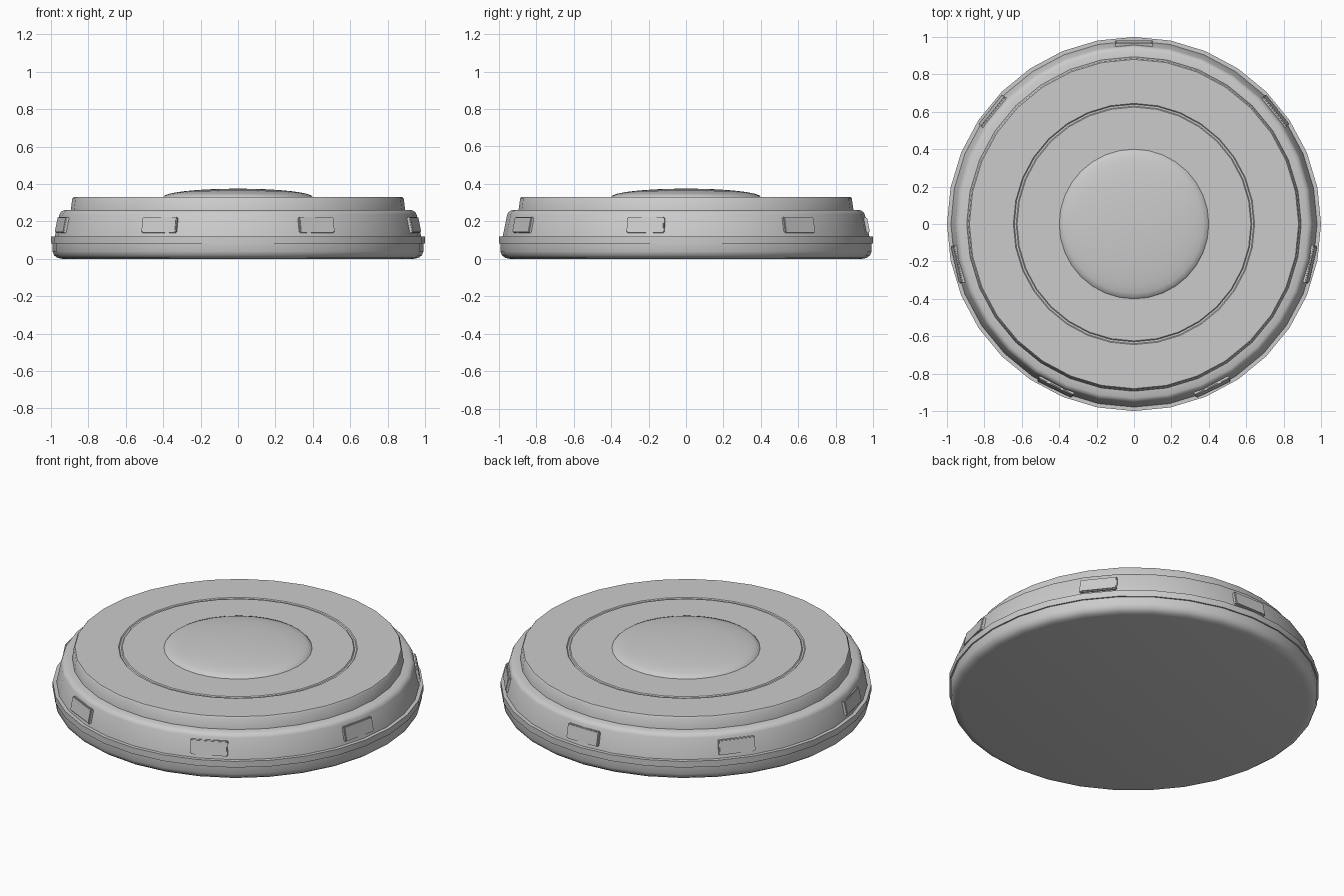
import bpy, bmesh, math
from mathutils import Matrix

if "Cube" in bpy.data.objects:
    bpy.data.objects.remove(bpy.data.objects["Cube"])

def shade(ob, angle=35):
    bpy.ops.object.select_all(action='DESELECT')
    bpy.context.view_layer.objects.active = ob
    ob.select_set(True)
    bpy.ops.object.shade_smooth_by_angle(angle=math.radians(angle))

def make(name, bm):
    bmesh.ops.recalc_face_normals(bm, faces=bm.faces)
    me = bpy.data.meshes.new(name)
    bm.to_mesh(me)
    bm.free()
    ob = bpy.data.objects.new(name, me)
    bpy.context.collection.objects.link(ob)
    shade(ob)
    return ob

def lathe(name, profile, sides=32):
    """Spin (radius, height) points about z; a zero radius closes the end."""
    bm = bmesh.new()
    verts = [bm.verts.new((r, 0, z)) for r, z in profile]
    edges = [bm.edges.new(p) for p in zip(verts, verts[1:])]
    bmesh.ops.spin(bm, geom=verts + edges, axis=(0, 0, 1), cent=(0, 0, 0),
                   angle=math.tau, steps=sides, use_duplicate=False)
    bmesh.ops.remove_doubles(bm, verts=bm.verts, dist=1e-5)
    return make(name, bm)

# rounded base
lathe("base", [(0, 0), (0.94, 0), (0.965, 0.005), (0.983, 0.018), (0.992, 0.04),
               (0.992, 0.09), (0, 0.09)])
# thin trim band
lathe("trim_band", [(0.95, 0.083), (1.0, 0.083), (1.0, 0.12), (0.95, 0.12)])
# tapered rim
lathe("rim", [(0.98, 0.115), (0.955, 0.237), (0.947, 0.251), (0.93, 0.26), (0.87, 0.26)])
# top plate with its narrow groove
lathe("top_plate", [(0.895, 0.255), (0.886, 0.322), (0.88, 0.33), (0.645, 0.33),
                    (0.64, 0.325), (0.63, 0.325), (0.625, 0.33), (0, 0.33)])
# shallow dome button
R, H = 0.4, 0.045
lathe("dome", [(R * math.cos(a), 0.33 + H * math.sin(a))
               for a in (math.pi / 2 * i / 8 for i in range(8))] + [(0, 0.33 + H)])

# seven panels round the rim, tilted with its slope
for i in range(7):
    bm = bmesh.new()
    bmesh.ops.create_cube(bm, size=1, matrix=Matrix.Diagonal((0.03, 0.205, 0.085, 1)))
    bmesh.ops.bevel(bm, geom=bm.edges[:], offset=0.005, segments=2, affect='EDGES')
    a = math.pi / 2 + i * math.tau / 7
    bm.transform(Matrix.Rotation(a, 4, 'Z') @ Matrix.Translation((0.96, 0, 0.18))
                 @ Matrix.Rotation(-0.2, 4, 'Y'))
    make(f"side_panel_{i + 1}", bm)
